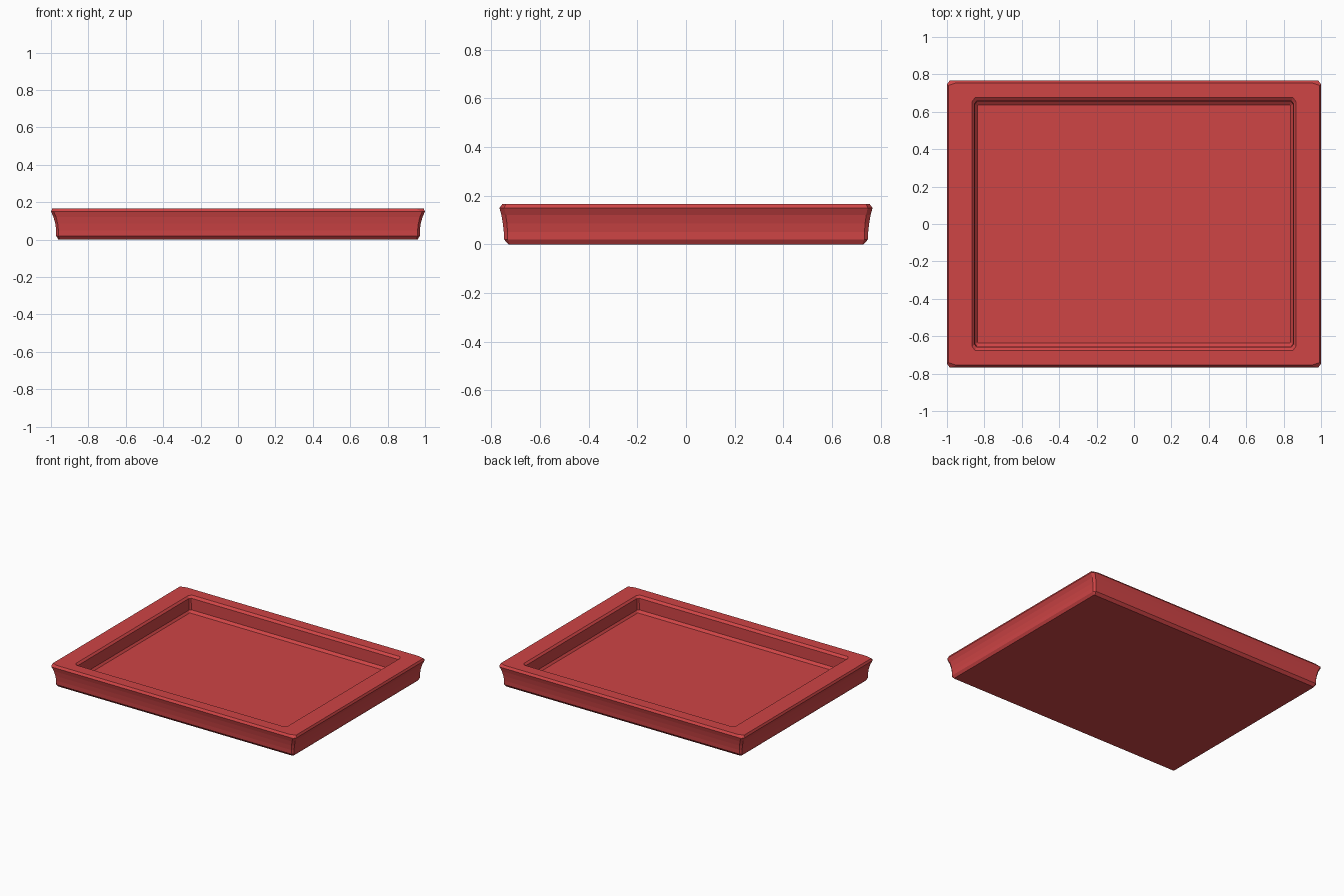
import bpy, bmesh

if "Cube" in bpy.data.objects:
    bpy.data.objects.remove(bpy.data.objects["Cube"])

red = bpy.data.materials.new("tray red")
red.diffuse_color = (0.62, 0.058, 0.06, 1)
red.use_nodes = True
red.node_tree.nodes["Principled BSDF"].inputs["Base Color"].default_value = red.diffuse_color


def ring(bm, hx, hy, z, cx, cy):
    """Rectangle with clipped corners, counter-clockwise."""
    pts = [(hx, -hy + cy), (hx, hy - cy), (hx - cx, hy), (-hx + cx, hy),
           (-hx, hy - cy), (-hx, -hy + cy), (-hx + cx, -hy), (hx - cx, -hy)]
    return [bm.verts.new((x, y, z)) for x, y in pts]


# Wall profile from underside, up the flared outside, over the rim, down to the floor
# half x, half y, z, corner clip x, corner clip y
profile = [
    (0.96, 0.73, 0.0, 0.006, 0.006),
    (0.972, 0.748, 0.02, 0.012, 0.015),
    (0.972, 0.749, 0.05, 0.012, 0.015),
    (0.977, 0.753, 0.085, 0.013, 0.017),
    (0.986, 0.759, 0.12, 0.014, 0.018),
    (1.0, 0.767, 0.15, 0.015, 0.02),
    (0.993, 0.755, 0.166, 0.045, 0.014),
    (0.865, 0.676, 0.166, 0.015, 0.02),
    (0.852, 0.657, 0.152, 0.010, 0.014),
    (0.850, 0.655, 0.068, 0.010, 0.014),
    (0.838, 0.635, 0.053, 0.004, 0.004),
]

bm = bmesh.new()
rings = [ring(bm, *p) for p in profile]
for a, b in zip(rings, rings[1:]):
    for i in range(8):
        j = (i + 1) % 8
        bm.faces.new((a[i], a[j], b[j], b[i]))
bm.faces.new(rings[0][::-1])   # underside
bm.faces.new(rings[-1])        # tray floor
bm.normal_update()

mesh = bpy.data.meshes.new("serving_tray")
bm.to_mesh(mesh)
bm.free()
mesh.materials.append(red)
tray = bpy.data.objects.new("serving_tray", mesh)
bpy.context.collection.objects.link(tray)
